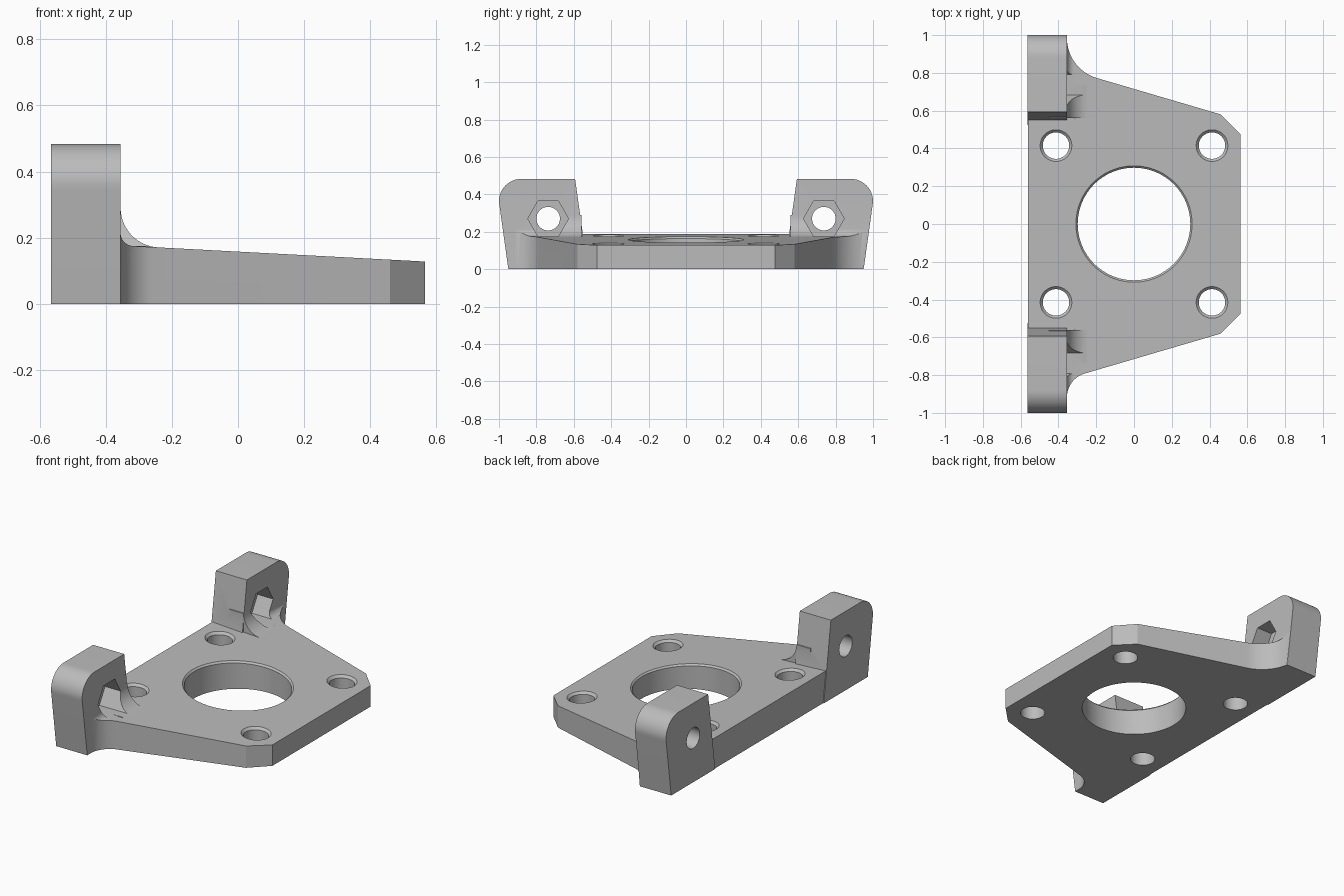
import bpy
import bmesh
from math import sin, cos, pi, atan, radians
from mathutils import Matrix, Vector

if "Cube" in bpy.data.objects:
    bpy.data.objects.remove(bpy.data.objects["Cube"])

grey = bpy.data.materials.new("plain grey")
grey.use_nodes = True
grey.diffuse_color = (0.5, 0.5, 0.5, 1)
grey.node_tree.nodes["Principled BSDF"].inputs["Base Color"].default_value = (0.5, 0.5, 0.5, 1)

BACK, EAR_FRONT, FRONT = -0.565, -0.355, 0.565
SLOPE = -0.053
BOLT_Y, BOLT_Z = 0.737, 0.27


def top_z(x):
    return 0.158 + SLOPE * x


def arc(cx, cy, r, a, b, n=14):
    """Points along an arc, angles in degrees."""
    angles = [radians(a + (b - a) * i / n) for i in range(n + 1)]
    return [(cx + r * cos(t), cy + r * sin(t)) for t in angles]


def finish(name, bm):
    bmesh.ops.recalc_face_normals(bm, faces=bm.faces)
    mesh = bpy.data.meshes.new(name)
    bm.to_mesh(mesh)
    bm.free()
    mesh.materials.append(grey)
    ob = bpy.data.objects.new(name, mesh)
    bpy.context.collection.objects.link(ob)
    return ob


def prism(name, pts, axis, lo, hi):
    """Extrude a flat outline along x, y or z."""
    place = {"x": lambda u, v, w: (w, u, v),
             "y": lambda u, v, w: (u, w, v),
             "z": lambda u, v, w: (u, v, w)}[axis]
    bm = bmesh.new()
    rings = [[bm.verts.new(place(u, v, w)) for u, v in pts] for w in (lo, hi)]
    for ring in rings:
        bm.faces.new(ring)
    for i in range(len(pts)):
        j = (i + 1) % len(pts)
        bm.faces.new((rings[0][i], rings[0][j], rings[1][j], rings[1][i]))
    return finish(name, bm)


def cone(name, r1, r2, depth, centre, rot, sides=64):
    bm = bmesh.new()
    bmesh.ops.create_cone(bm, cap_ends=True, segments=sides, radius1=r1, radius2=r2,
                          depth=depth, matrix=Matrix.Translation(Vector(centre)) @ rot)
    return finish(name, bm)


def combine(target, other, operation):
    """Apply a boolean and drop the helper."""
    other.hide_render = True
    mod = target.modifiers.new("join", "BOOLEAN")
    mod.operation, mod.solver, mod.object = operation, "EXACT", other
    bpy.context.view_layer.objects.active = target
    bpy.ops.object.modifier_apply(modifier=mod.name)
    bpy.data.objects.remove(other)


def side_outline(r):
    """Half of the plan, with a concave corner of radius r beside the ear."""
    run, drop = 0.63, 0.185
    length = (run * run + drop * drop) ** 0.5
    nx, ny = drop / length, run / length
    xt = EAR_FRONT + r * (1 - nx)
    yt = 0.765 - (xt + 0.17) * drop / run
    end = 180 + 90 - nx * 180 / pi * 1.015
    end = 360 - (180 - (180 - (90 - atan(drop / run) * 180 / pi))) - 0
    end = 180 + (90 - atan(drop / run) * 180 / pi)
    corner = arc(xt + r * nx, yt + r * ny, r, 180, end)
    return [(-0.5, corner[0][1])] + corner + [(0.46, 0.58), (FRONT, 0.475)]


# Base plate: sloping wedge plus fillets, trimmed to the plan outline
plate = prism("mounting_bracket",
              [(-0.6, 0), (0.6, 0), (0.6, top_z(0.6)), (-0.6, top_z(-0.6))], "y", -1.1, 1.1)


def fillet_profile(r):
    cx = EAR_FRONT + r
    cz = top_z(cx) + r
    return [(-0.45, 0.1), (-0.45, cz)] + arc(cx, cz, r, 180, 267) + [(cx, 0.1)]


for s in (-1, 1):
    for r, a, b in ((0.12, 0.56, BOLT_Y), (0.04, BOLT_Y - 0.02, 1.05)):
        lo, hi = sorted((s * a, s * b))
        combine(plate, prism("ear_fillet", fillet_profile(r), "y", lo, hi), "UNION")

back_half = side_outline(0.22)
front_half = [(x, -y) for x, y in side_outline(0.13)]
plan = [(-0.56, -0.9)] + front_half + back_half[::-1] + [(-0.56, 0.9)]
combine(plate, prism("plan_trim", plan, "z", -0.1, 0.6), "INTERSECT")
trim = [(-0.935, -0.1), (0.935, -0.1), (1.013, 0.46), (-1.013, 0.46)]
combine(plate, prism("end_trim", trim, "x", -0.7, 0.7), "INTERSECT")

# Upright ears with rounded outer corners
ear = [(0.525, 0), (0.95, 0), (0.998, 0.345)] + arc(0.88, 0.363, 0.12, 0, 90) + [(0.593, 0.483)]
for s in (-1, 1):
    combine(plate, prism("ear", [(s * y, z) for y, z in ear], "x", BACK, EAR_FRONT), "UNION")

# Centre opening and corner holes, each with a chamfered rim
flat = Matrix.Identity(4)
tilt = Matrix.Rotation(-atan(SLOPE), 4, "Y")
holes = [(0, 0, 0.298, 0.01)]
holes += [(0.413 * i, 0.415 * j, 0.07, 0.014) for i in (-1, 1) for j in (-1, 1)]
for x, y, r, c in holes:
    combine(plate, cone("hole_cutter", r, r, 1, (x, y, 0), flat, 96), "DIFFERENCE")
    combine(plate, cone("rim_cutter", r - c, r + 3 * c, 4 * c, (x, y, top_z(x)), tilt, 96),
            "DIFFERENCE")

# Bolt hole and hexagonal nut pocket in each ear
along_x = Matrix.Rotation(pi / 2, 4, "Y")
hexagon = [(0.109 * cos(i * pi / 3), 0.109 * sin(i * pi / 3)) for i in range(6)]
for s in (-1, 1):
    combine(plate, cone("bolt_cutter", 0.063, 0.063, 0.5, (-0.5, s * BOLT_Y, BOLT_Z), along_x),
            "DIFFERENCE")
    pocket = [(s * BOLT_Y + y, BOLT_Z + z) for y, z in hexagon]
    combine(plate, prism("nut_cutter", pocket, "x", -0.46, -0.2), "DIFFERENCE")

bpy.ops.object.select_all(action="DESELECT")
plate.select_set(True)
bpy.context.view_layer.objects.active = plate
bpy.ops.object.shade_smooth_by_angle(angle=radians(25))
